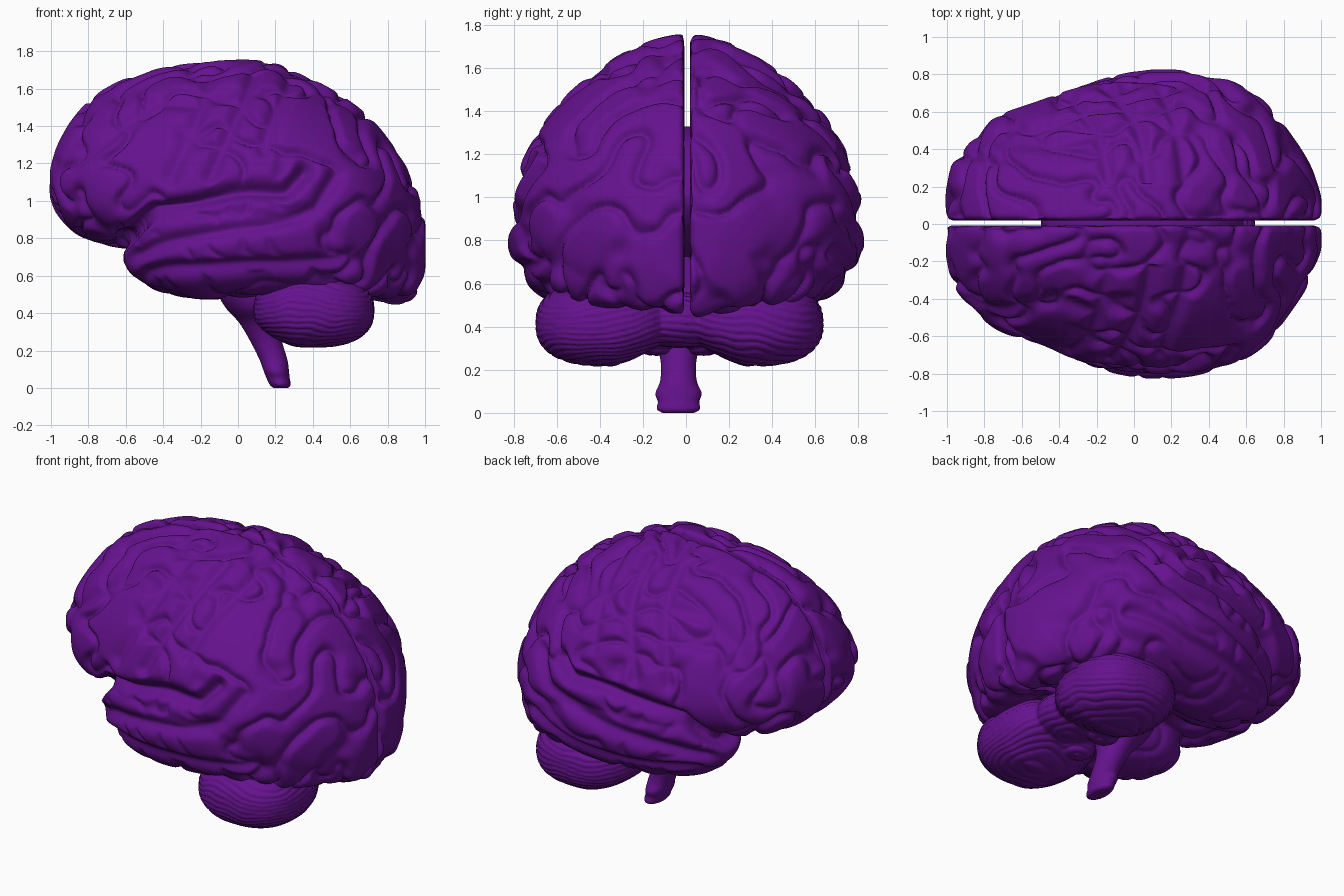
import bpy, bmesh, math
from mathutils import Vector, noise

if "Cube" in bpy.data.objects:
    bpy.data.objects.remove(bpy.data.objects["Cube"])

purple = bpy.data.materials.new("purple")
purple.diffuse_color = (0.13, 0.006, 0.27, 1)
purple.use_nodes = True
purple.node_tree.nodes["Principled BSDF"].inputs["Base Color"].default_value = purple.diffuse_color


def spline(rows, steps=6):
    """Catmull-Rom through rows of numbers."""
    out = []
    n = len(rows)
    for i in range(n - 1):
        a, b, c, d = rows[max(i - 1, 0)], rows[i], rows[i + 1], rows[min(i + 2, n - 1)]
        for s in range(steps):
            t = s / steps
            out.append([0.5 * (2 * q + (r - p) * t + (2 * p - 5 * q + 4 * r - u) * t * t
                               + (3 * q - p - 3 * r + u) * t ** 3) for p, q, r, u in zip(a, b, c, d)])
    return out + [list(rows[-1])]


def power(v, e):
    return math.copysign(abs(v) ** e, v)


def loft(bm, rings):
    loops = [[bm.verts.new(p) for p in ring] for ring in rings]
    n = len(loops[0])
    for a, b in zip(loops, loops[1:]):
        for i in range(n):
            j = (i + 1) % n
            bm.faces.new((a[i], a[j], b[j], b[i]))
    bm.faces.new(loops[0])
    bm.faces.new(loops[-1])


def blob(bm, centre, radii, e):
    """Squarish ellipsoid."""
    vs = bmesh.ops.create_uvsphere(bm, u_segments=64, v_segments=40, radius=1)["verts"]
    for v in vs:
        v.co = Vector([c + r * power(x, e) for c, r, x in zip(centre, radii, v.co)])
    return vs


def finish(name, bm, voxel, relief=None, smooth=4, polish=0):
    """Fuse the volumes into one skin, then carve the relief."""
    bmesh.ops.recalc_face_normals(bm, faces=bm.faces)
    me = bpy.data.meshes.new(name)
    bm.to_mesh(me)
    bm.free()
    ob = bpy.data.objects.new(name, me)
    bpy.context.collection.objects.link(ob)
    bpy.ops.object.select_all(action='DESELECT')
    bpy.context.view_layer.objects.active = ob
    ob.select_set(True)
    m = ob.modifiers.new("fuse", 'REMESH')
    m.mode, m.voxel_size = 'VOXEL', voxel
    s = ob.modifiers.new("soften", 'SMOOTH')
    s.factor, s.iterations = 0.5, smooth
    for mod in ("fuse", "soften"):
        bpy.ops.object.modifier_apply(modifier=mod)
    me = ob.data
    if relief:
        normals = [v.normal.copy() for v in me.vertices]
        for v, n in zip(me.vertices, normals):
            v.co += n * relief(v.co.copy(), n)
    if polish:
        s = ob.modifiers.new("polish", 'SMOOTH')
        s.factor, s.iterations = 0.5, polish
        bpy.ops.object.modifier_apply(modifier="polish")
    me.materials.clear()
    me.materials.append(purple)
    bpy.ops.object.shade_smooth()
    return ob


# Cerebrum stations: x, top, bottom, half width, height of the widest point
MAIN = [(-.99, 1.2, 1.02, .17, 1.1), (-.95, 1.31, .93, .33, 1.1), (-.85, 1.46, .83, .45, 1.08),
        (-.72, 1.58, .78, .56, 1.05), (-.5, 1.68, .75, .64, 1.03), (-.24, 1.725, .74, .74, 1.0),
        (.14, 1.735, .72, .795, .98), (.43, 1.62, .6, .775, .95), (.67, 1.46, .5, .66, .92),
        (.83, 1.27, .46, .46, .85), (.93, 1.09, .49, .30, .8), (.985, .9, .62, .14, .78)]
# Temporal lobe stations: x, top, bottom, inner, outer
TEMPORAL = [(-.6, .8, .68, .36, .5), (-.55, .87, .61, .27, .59), (-.42, .95, .53, .2, .69),
            (-.2, 1.0, .49, .19, .785), (.05, 1.03, .5, .2, .83), (.3, 1.04, .51, .2, .815),
            (.5, .98, .51, .2, .75), (.68, .87, .5, .2, .64), (.8, .78, .51, .15, .48)]
# Named grooves on the side view: depth, width, then (x, z) path
GROOVES = [(.085, .04, [(-.62, .79), (-.45, .94), (-.2, 1.0), (0, 1.04), (.26, 1.07), (.36, 1.17)]),
           (.05, .045, [(-.53, .72), (-.2, .81), (.15, .88), (.42, .98), (.52, 1.14)]),
           (.038, .04, [(-.47, .61), (-.1, .64), (.25, .67), (.6, .74)]),
           (.042, .04, [(.1, 1.74), (.02, 1.5), (-.06, 1.32), (-.16, 1.12)]),
           (.036, .04, [(-.14, 1.68), (-.2, 1.48), (-.28, 1.3), (-.36, 1.12)]),
           (.036, .04, [(.28, 1.66), (.2, 1.45), (.14, 1.25)]),
           (.03, .04, [(-.86, 1.2), (-.65, 1.38), (-.42, 1.5), (-.22, 1.5)])]


def seg_dist(x, z, a, b):
    dx, dz = b[0] - a[0], b[1] - a[1]
    t = max(0, min(1, ((x - a[0]) * dx + (z - a[1]) * dz) / (dx * dx + dz * dz)))
    return math.hypot(x - a[0] - t * dx, z - a[1] - t * dz)


def folds(seed, side):
    """Winding gyri from warped noise, plus the named grooves."""
    off = Vector((seed, seed * 2.3, seed * 0.7))

    def relief(p, n):
        q = p + off
        warp = noise.noise_vector(q * 2.2) * .13
        v = noise.noise((q + warp) * 4.5) + .12 * noise.noise(q * 9)
        g = min(abs(v) / .34, 1)
        lateral = p.y * side > .22
        # Temporal gyri stay long and smooth
        near = max(0, min(1, (1.05 - p.z) / .12)) * max(0, min(1, (.5 - p.x) / .15)) if lateral and p.x > -.62 else 0
        d = .017 - (.045 - .022 * near) * (1 - g) ** 2
        if lateral:
            for depth, width, path in GROOVES:
                r = min(seg_dist(p.x + .2 * warp.x, p.z + .4 * warp.z, a, b)
                        for a, b in zip(path, path[1:]))
                if r < width * 2.2:
                    d = min(d, .017 - depth * math.exp(-(r / width) ** 2))
        medial = max(0, min(1, -n.y * side * 1.3))
        return d * (1 - medial) + min(d - .014, 0) * .25 * medial
    return relief


# Two hemispheres
for name, side, seed in (("left_hemisphere", 1, 3.1), ("right_hemisphere", -1, 8.4)):
    bm = bmesh.new()
    rings = []
    for x, top, bot, w, zc in spline(MAIN):
        ring = []
        for i in range(33):
            a = math.pi * (i / 32 - .5)
            c, s = math.cos(a), math.sin(a)
            e = 2 / 1.68 if s > 0 else 2 / 2.4
            h = top - zc if s > 0 else zc - bot
            ring.append((x, .005 + side * (.013 + (w - .013) * abs(c) ** e), zc + h * power(s, e)))
        rings.append(ring)
    loft(bm, rings)
    rings = []
    for x, top, bot, yi, yo in spline(TEMPORAL):
        ring = []
        for i in range(40):
            a = math.tau * i / 40
            z = (top + bot) / 2 + (top - bot) / 2 * power(math.sin(a), .85)
            lean = .2 * min(0, z - .88)
            ring.append((x, side * ((yi + yo) / 2 + (yo - yi) / 2 * power(math.cos(a), .85) + lean), z))
        rings.append(ring)
    loft(bm, rings)
    finish(name, bm, .0135, folds(seed, side), 5, 2)

# Bridge between the hemispheres
bm = bmesh.new()
arch = spline([(-.5, .95), (-.46, 1.15), (-.25, 1.29), (.1, 1.33), (.4, 1.26), (.56, 1.08), (.57, .95),
               (.4, .8), (0, .7), (-.3, .78), (-.5, .95)], 4)[:-1]
loft(bm, [[(x, y, z) for x, z in arch] for y in (-.03, .04)])
finish("corpus_callosum", bm, .015, smooth=1)

# Cerebellum with fine leaf-like folds, and the tonsils beside the stem
bm = bmesh.new()
for side in (1, -1):
    for v in blob(bm, (.405, -.03 + side * .345, .415), (.325, .325, .2), .82):
        # The underside rises toward the stem
        inner = max(0, .3 - (v.co.y + .03) * side) + .7 * max(0, .3 - v.co.x)
        if v.co.z < .415:
            v.co.z += (.415 - v.co.z) * min(.7, 1.5 * inner)
    blob(bm, (.3, -.03 + side * .11, .34), (.11, .09, .08), 1)
blob(bm, (.43, -.03, .43), (.22, .2, .13), .9)


def leaves(p, n):
    bend = .05 * noise.noise(p * 3) + .012 * noise.noise(p * 9) + .25 * (p.x - .4) ** 2 + .1 * abs(p.y + .03)
    return -.008 * (1 - abs(math.sin((p.z + bend) * math.pi / .029))) ** 1.5


finish("cerebellum", bm, .0095, leaves, 4)

# Brainstem rings: z, centre x, radius x, radius y
STEM = [(.78, .02, .14, .2), (.6, .03, .14, .22), (.5, .05, .155, .22), (.42, .08, .14, .19),
        (.35, .11, .105, .12), (.25, .15, .085, .085), (.15, .19, .075, .085), (.09, .205, .068, .11),
        (.05, .215, .062, .095), (.02, .225, .058, .105), (0, .23, .045, .08)]
bm = bmesh.new()
loft(bm, [[(cx + rx * math.cos(a), -.035 + ry * math.sin(a), z) for a in [math.tau * i / 32 for i in range(32)]]
          for z, cx, rx, ry in spline(STEM, 4)])
finish("brainstem", bm, .012, smooth=2)
